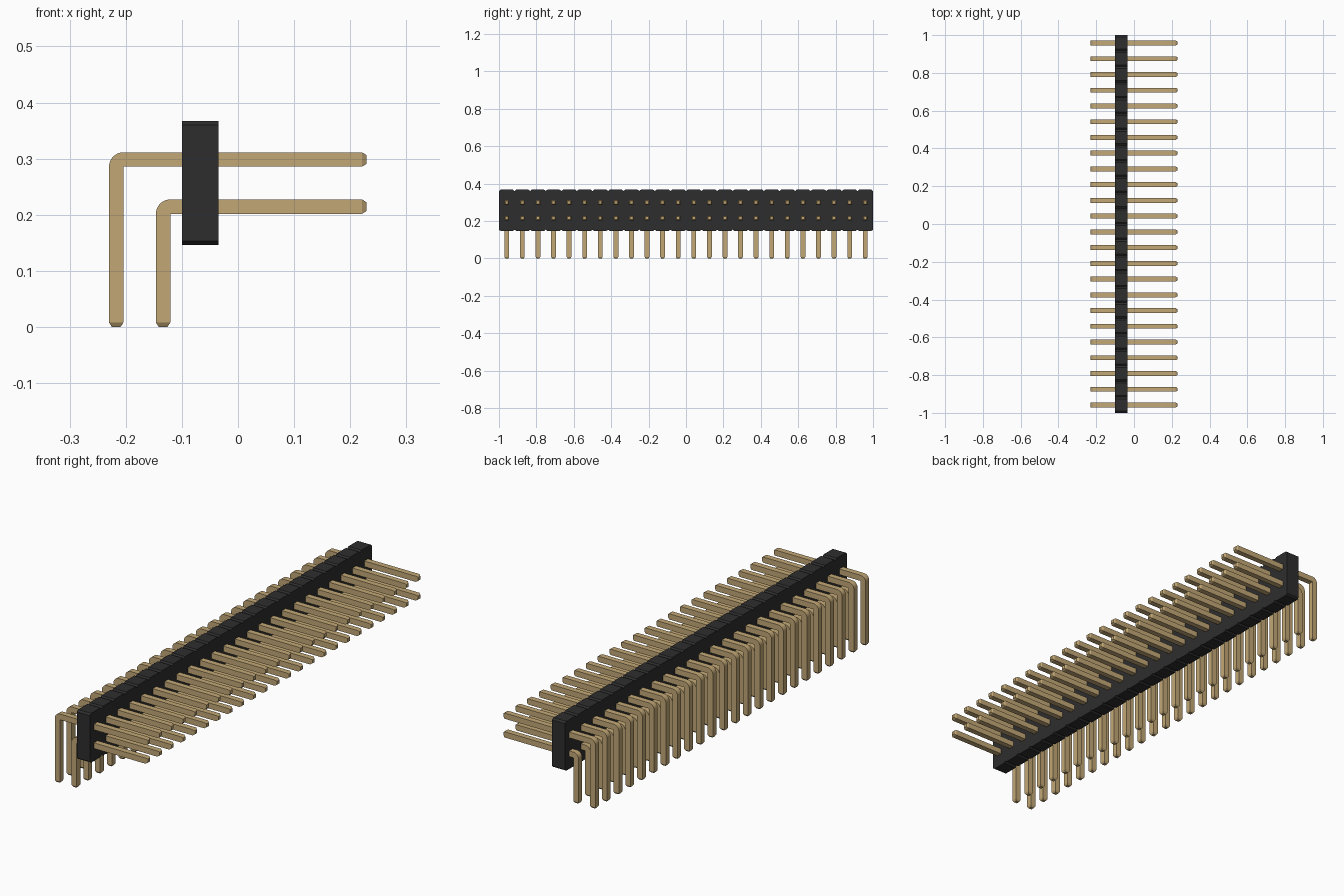
import bpy, bmesh, math
from mathutils import Vector

if "Cube" in bpy.data.objects:
    bpy.data.objects.remove(bpy.data.objects["Cube"], do_unlink=True)

COUNT = 24
PITCH = 2 / COUNT
HALF = 0.0128              # half thickness of a pin
TIP, TAPER = 0.008, 0.005  # length and inset of the pin points


def material(name, rgb):
    m = bpy.data.materials.new(name)
    m.use_nodes = True
    m.diffuse_color = (*rgb, 1)
    m.node_tree.nodes["Principled BSDF"].inputs["Base Color"].default_value = (*rgb, 1)
    return m


def loft(name, rings, mat):
    """Skin a run of four-cornered sections and cap both ends."""
    bm = bmesh.new()
    loops = [[bm.verts.new(p) for p in ring] for ring in rings]
    for a, b in zip(loops, loops[1:]):
        for i in range(4):
            j = (i + 1) % 4
            bm.faces.new((a[i], a[j], b[j], b[i]))
    bm.faces.new(loops[0])
    bm.faces.new(loops[-1])
    bmesh.ops.remove_doubles(bm, verts=bm.verts, dist=1e-5)
    bmesh.ops.recalc_face_normals(bm, faces=bm.faces)
    mesh = bpy.data.meshes.new(name)
    bm.to_mesh(mesh)
    bm.free()
    obj = bpy.data.objects.new(name, mesh)
    mesh.materials.append(mat)
    bpy.context.collection.objects.link(obj)
    return obj


def pin_section(inner, outer, half=HALF):
    """Pin cross-section between an inner and an outer point in x, z."""
    return [Vector((x, y, z)) for (x, z), y in
            ((inner, -half), (outer, -half), (outer, half), (inner, half))]


def bent_pin(name, leg_x, arm_z, mat):
    end_x = 0.229
    xi, xo = leg_x + HALF, leg_x - HALF
    zi, zo = arm_z - HALF, arm_z + HALF
    point = HALF - TAPER
    # Pointed foot and straight leg
    rings = [pin_section((xi - TAPER, 0), (xo + TAPER, 0), point),
             pin_section((xi, TIP), (xo, TIP))]
    # Rounded outer bend about the sharp inner corner
    for k in range(9):
        a = math.pi - k * math.pi / 16
        rings.append(pin_section((xi, zi), (xi + 2 * HALF * math.cos(a),
                                            zi + 2 * HALF * math.sin(a))))
    # Straight arm and pointed end
    rings += [pin_section((end_x - TIP, zi), (end_x - TIP, zo)),
              pin_section((end_x, zi + TAPER), (end_x, zo - TAPER), point)]
    pin = loft(name, rings, mat)
    pin.location.y = -1 + PITCH / 2
    # Repeat along the strip
    row = pin.modifiers.new("row", 'ARRAY')
    row.count = COUNT
    row.use_relative_offset = False
    row.use_constant_offset = True
    row.constant_offset_displace = (0, PITCH, 0)
    bpy.ops.object.select_all(action='DESELECT')
    pin.select_set(True)
    bpy.context.view_layer.objects.active = pin
    bpy.ops.object.shade_smooth_by_angle(angle=math.radians(30))
    return pin


black = material("black plastic", (0.027, 0.027, 0.027))
brass = material("brass", (0.54, 0.39, 0.18))

# Insulating strip, notched above and below between neighbouring pins
X0, X1, Z0, Z1 = -0.10, -0.035, 0.146, 0.367
NY, NZ = 0.009, 0.007
sections = []
for i in range(COUNT):
    y = -1 + i * PITCH
    for dy, dz in ((0, NZ), (NY, 0), (PITCH - NY, 0)):
        sections.append((y + dy, dz))
sections.append((1, NZ))
loft("insulating_strip",
     [[(X0, y, Z0 + d), (X1, y, Z0 + d), (X1, y, Z1 - d), (X0, y, Z1 - d)]
      for y, d in sections], black)

# Two rows of right-angle pins
bent_pin("upper_pins", -0.217, 0.2985, brass)
bent_pin("lower_pins", -0.1335, 0.2145, brass)
